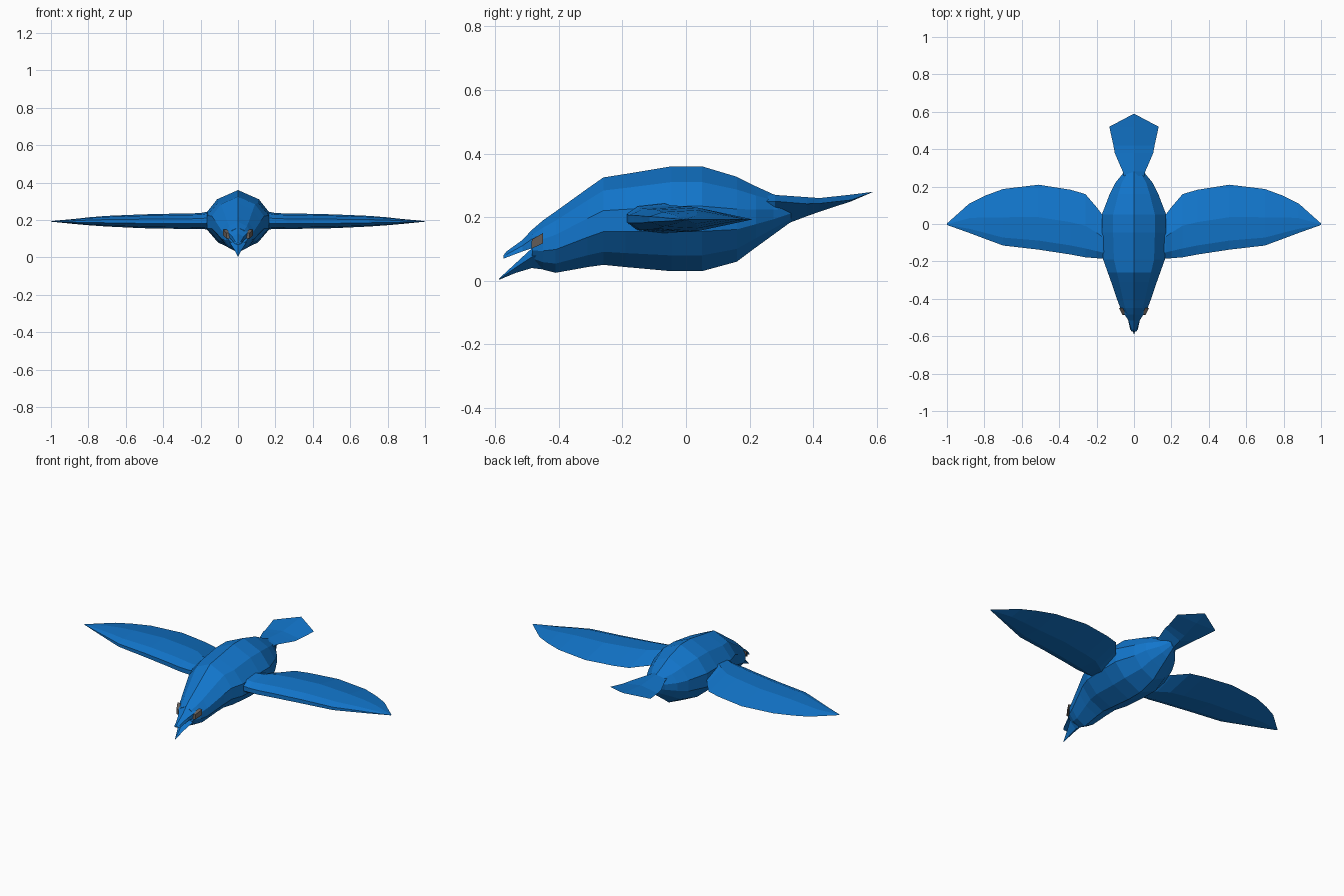
import bpy, bmesh

if "Cube" in bpy.data.objects:
    bpy.data.objects.remove(bpy.data.objects["Cube"])


def material(name, rgb):
    m = bpy.data.materials.new(name)
    m.diffuse_color = (*rgb, 1)
    m.use_nodes = True
    m.node_tree.nodes["Principled BSDF"].inputs["Base Color"].default_value = m.diffuse_color
    return m


BLUE = material("blue", (0.006, 0.18, 0.6))
GREY = material("grey_brown", (0.13, 0.11, 0.10))


def loft(name, rings, mat):
    """Flat-faced skin through rings with equal point counts, capped at both ends."""
    bm = bmesh.new()
    loops = [[bm.verts.new(p) for p in ring] for ring in rings]
    n = len(loops[0])
    for a, b in zip(loops, loops[1:]):
        for i in range(n):
            bm.faces.new((a[i], a[(i + 1) % n], b[(i + 1) % n], b[i]))
    bm.faces.new(loops[0])
    bm.faces.new(loops[-1])
    bmesh.ops.remove_doubles(bm, verts=bm.verts, dist=0.0005)
    bmesh.ops.recalc_face_normals(bm, faces=bm.faces)
    me = bpy.data.meshes.new(name)
    bm.to_mesh(me)
    bm.free()
    me.materials.append(mat)
    ob = bpy.data.objects.new(name, me)
    bpy.context.collection.objects.link(ob)
    return ob


def body_ring(y, bottom, top, w):
    """Ten-sided section, pointed at keel and spine."""
    half = [(0, 1), (.65, .85), (1, .62), (1, .38), (.62, .15), (0, 0)]
    pts = half + [(-x, t) for x, t in half[-2:0:-1]]
    return [(x * w, y, bottom + t * (top - bottom)) for x, t in pts]


def diamond(y, bottom, side, top, w):
    return [(0, y, top), (w, y, side), (0, y, bottom), (-w, y, side)]


# Body and head
loft("body", [body_ring(*r) for r in (
    (-.485, .055, .16, .05),
    (-.45, .035, .19, .073),
    (-.41, .025, .218, .088),
    (-.31, .043, .29, .122),
    (-.26, .05, .325, .14),
    (-.19, .043, .336, .165),
    (-.045, .03, .36, .172),
    (.05, .03, .36, .172),
    (.16, .06, .327, .13),
    (.22, .105, .297, .10),
    (.275, .145, .272, .055),
    (.33, .185, .255, .02))], BLUE)

# Fanned tail
loft("tail", [diamond(*r) for r in (
    (.24, .16, .25, .28, .05),
    (.28, .165, .25, .27, .06),
    (.38, .203, .242, .263, .103),
    (.42, .217, .243, .26, .11),
    (.52, .25, .254, .271, .132),
    (.59, .28, .28, .28, 0))], BLUE)


# Open beak
def beak_ring(y, bottom, top, w_bottom, w_top):
    mid = (bottom + top) / 2
    return [(0, y, top), (w_top, y, mid), (w_bottom, y, bottom),
            (-w_bottom, y, bottom), (-w_top, y, mid)]


loft("upper_beak", [beak_ring(*r) for r in (
    (-.455, .105, .18, .05, .06),
    (-.485, .102, .16, .045, .05),
    (-.515, .092, .128, .031, .03),
    (-.565, .073, .092, .02, .014),
    (-.574, .07, .08, .012, .008))], BLUE)

loft("lower_beak", [diamond(*r) for r in (
    (-.455, .036, .085, .115, .055),
    (-.485, .04, .075, .102, .042),
    (-.535, .025, .042, .056, .02),
    (-.588, .003, .005, .007, .001))], BLUE)

# Wing stations: x, leading y, trailing y, lowest z, highest z
STATIONS = [
    (.10, -.185, .05, .15, .245),
    (.17, -.185, .05, .15, .243),
    (.20, -.183, .09, .152, .237),
    (.26, -.178, .16, .153, .235),
    (.34, -.163, .183, .153, .234),
    (.51, -.137, .21, .156, .23),
    (.70, -.115, .187, .165, .222),
    (.80, -.078, .15, .172, .214),
    (.88, -.048, .11, .179, .205),
    (1.0, -.005, .003, .191, .194)]
SECTION = [(0, .35), (0, .65), (.14, .9), (.5, 1), (1, .5), (.5, 0), (.14, .1)]

# Wings and eyes, one per side
for side, s in (("right", 1), ("left", -1)):
    loft("wing_" + side, [[(s * x, y0 + u * (y1 - y0), z0 + v * (z1 - z0))
                           for u, v in SECTION]
                          for x, y0, y1, z0, z1 in STATIONS], BLUE)
    eye = [(-.487, .10), (-.485, .13), (-.45, .15), (-.45, .118)]
    loft("eye_" + side, [[(s * (.062 + d + .5 * (y + .47)), y, z) for y, z in eye]
                         for d in (-.012, .008)], GREY)
